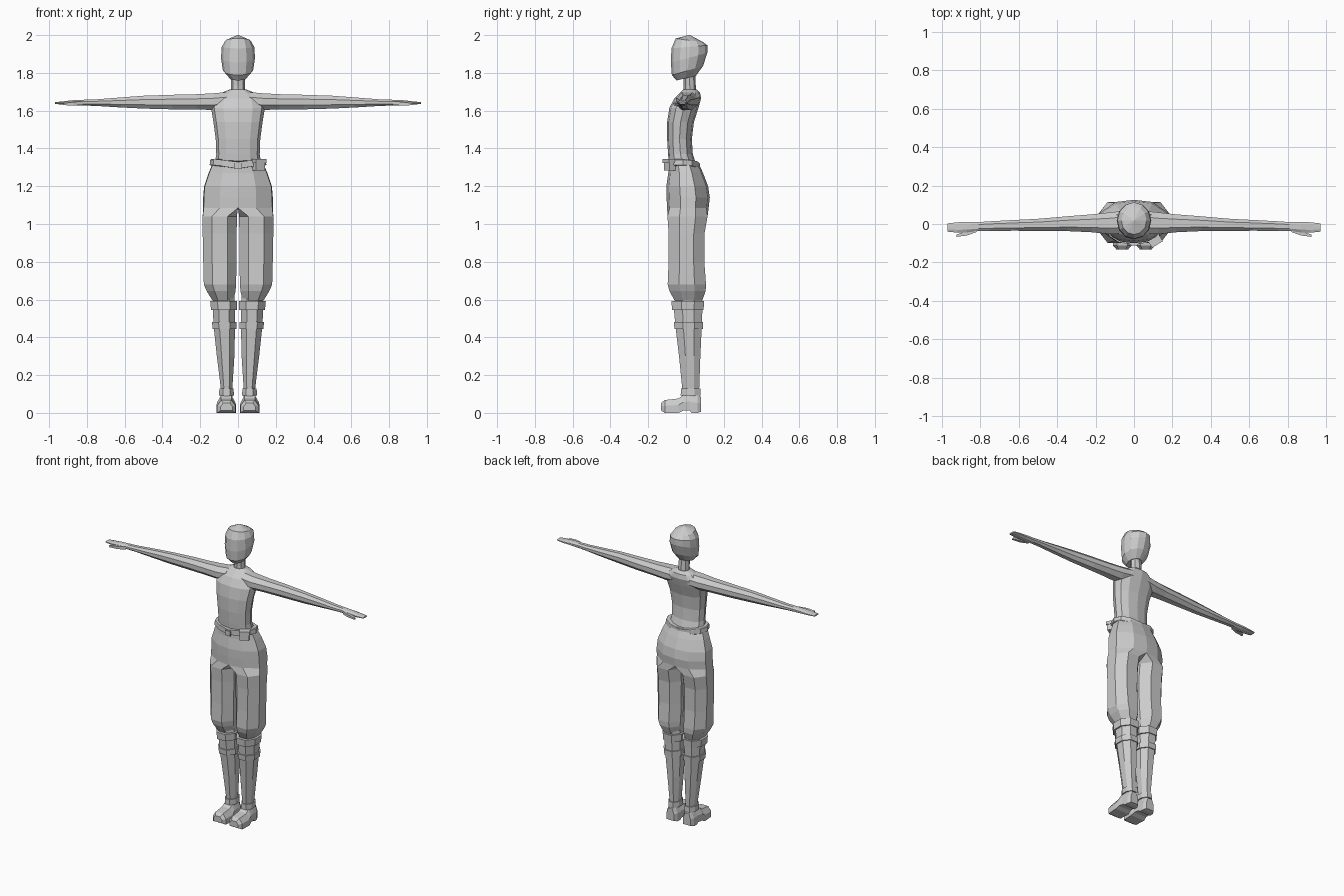
import bpy, bmesh, math
from mathutils import Matrix

grey = bpy.data.materials.new("plain grey")
grey.diffuse_color = (0.6, 0.6, 0.6, 1)


def finish(bm, name, mirror=False):
    bmesh.ops.remove_doubles(bm, verts=bm.verts, dist=0.0005)
    bmesh.ops.recalc_face_normals(bm, faces=bm.faces)
    me = bpy.data.meshes.new(name)
    bm.to_mesh(me)
    bm.free()
    me.materials.append(grey)
    ob = bpy.data.objects.new(name, me)
    bpy.context.collection.objects.link(ob)
    if mirror:
        mod = ob.modifiers.new("mirror", 'MIRROR')
        mod.use_clip = True
        mod.merge_threshold = 0.001
    return ob


def loft(name, rings, mirror=False, seam=False):
    """Skin a list of equal-length point rings and cap both ends."""
    bm = bmesh.new()
    rows = [[bm.verts.new(p) for p in ring] for ring in rings]
    n = len(rows[0])
    for a, b in zip(rows, rows[1:]):
        for i in range(n):
            j = (i + 1) % n
            quad = (a[i], a[j], b[j], b[i])
            if seam and all(v.co.x < 1e-4 for v in quad):
                continue
            bm.faces.new(quad)
    bm.faces.new(rows[0])
    bm.faces.new(rows[-1])
    return finish(bm, name, mirror)


def oval(z, hx, yf, yb, n=12, tilt=0.0, power=1.0, dip=0.0):
    """Horizontal oval; tilt raises the back, dip raises the sides."""
    pts = []
    for i in range(n):
        t = 2 * math.pi * (i + 0.5 * (n % 4)) / n
        c, s = math.cos(t), math.sin(t)
        c = math.copysign(abs(c) ** power, c)
        s = math.copysign(abs(s) ** power, s)
        pts.append((hx * c, (yf + yb) / 2 + (yb - yf) / 2 * s,
                    z + tilt * s + dip * abs(c)))
    return pts


LEG = [(.27, 0), (.73, 0), (1, .3), (1, .7), (.73, 1), (.27, 1), (0, .7), (0, .3)]
HIP = [(0, 0), (.5, .06), (.94, .32), (.96, .68), (.5, .95), (0, 1), (0, .7), (0, .3)]


def octo(z, xi, xo, yf, yb, shape=LEG):
    return [(xi + (xo - xi) * u, yf + (yb - yf) * v, z) for u, v in shape]


# head, slanted rings rising to a blunt crown
loft("head", [oval(z, hx, yf, yb, 12, t) for z, hx, yf, yb, t in [
    (1.772, .045, -.05, .052, .012), (1.812, .08, -.075, .09, .024),
    (1.88, .09, -.08, .113, .026), (1.938, .086, -.077, .113, .008),
    (1.972, .066, -.055, .092, -.01), (2.0, .004, .014, .022, 0)]])

# neck
loft("neck", [oval(z, .037, a, b, 8) for z, a, b in
              [(1.68, -.015, .055), (1.73, -.012, .052), (1.80, -.014, .048)]])

# torso from waist to collar
loft("torso", [oval(*r, n=12, power=.88) for r in [
    (1.29, .128, -.088, .062), (1.37, .115, -.095, .036), (1.45, .118, -.1, .031),
    (1.54, .13, -.1, .042), (1.615, .143, -.088, .066), (1.665, .128, -.062, .08),
    (1.695, .085, -.032, .074), (1.712, .045, -.016, .056)]])

# arm and flat hand, lofted outward along x
arm_rows = [  # x, y front, y back, z low, z high
    (.06, -.05, .068, 1.61, 1.698), (.13, -.052, .06, 1.604, 1.692),
    (.22, -.043, .05, 1.606, 1.687), (.35, -.037, .04, 1.607, 1.684),
    (.5, -.036, .027, 1.611, 1.679), (.62, -.035, .021, 1.617, 1.67),
    (.75, -.036, .014, 1.625, 1.66), (.81, -.037, .01, 1.627, 1.658),
    (.87, -.044, .01, 1.628, 1.656), (.92, -.045, .009, 1.631, 1.65),
    (.97, -.04, .003, 1.636, 1.645)]
loft("arm", [[(x, yf + (yb - yf) * u, zl + (zh - zl) * v) for u, v in LEG]
             for x, yf, yb, zl, zh in arm_rows], mirror=True)
loft("thumb", [[(x, y + d * u, z + h * v) for u, v in ((-1, -1), (1, -1), (1, 1), (-1, 1))]
               for x, y, z, d, h in [(.82, -.03, 1.64, .012, .01), (.87, -.049, 1.637, .011, .009),
                                     (.925, -.061, 1.634, .006, .005)]], mirror=True)

# trousers: half a pelvis that runs on into one leg, mirrored
pelvis = [octo(z, 0, xo, yf, yb, HIP) for z, xo, yf, yb in [
    (1.325, .138, -.092, .065), (1.27, .162, -.094, .09), (1.2, .187, -.104, .117),
    (1.14, .192, -.103, .126), (1.085, .193, -.1, .12)]]
trouser_leg = [octo(*r) for r in [
    (1.04, .006, .187, -.098, .114), (.95, .007, .187, -.092, .098),
    (.8, .008, .184, -.092, .097), (.68, .01, .181, -.097, .106),
    (.645, .013, .166, -.088, .104), (.595, .025, .135, -.06, .086)]]
loft("trousers", pelvis + trouser_leg, mirror=True, seam=True)

# belt with sides riding higher than front and back
loft("belt", [oval(z, hx, -.107, .073, 12, -.004, .9, .02) for z, hx in
              [(1.29, .145), (1.293, .15), (1.32, .147), (1.324, .142)]])


def box(name, loc, size, turn):
    bm = bmesh.new()
    bmesh.ops.create_cube(bm, size=1, matrix=Matrix.Translation(loc)
                          @ Matrix.Rotation(turn, 4, 'Z') @ Matrix.Diagonal((*size, 1)))
    return finish(bm, name)


# pouch with a flap on the belt
box("belt_pouch", (.11, -.086, 1.313), (.058, .036, .058), .55)
box("pouch_flap", (.111, -.088, 1.334), (.066, .044, .022), .55)
box("belt_buckle", (0, -.108, 1.307), (.04, .009, .032), 0)

# lower leg
loft("lower_leg", [octo(*r) for r in [
    (.63, .02, .13, -.055, .08), (.55, .015, .134, -.064, .087), (.45, .016, .128, -.055, .083),
    (.3, .019, .112, -.037, .076), (.13, .03, .091, -.02, .07), (.07, .03, .092, -.022, .07)]],
    mirror=True)

# straps around the knee, calf and ankle
for name, lo, hi in [
        ("knee_strap", (.545, .005, .143, -.074, .093), (.592, .004, .147, -.077, .096)),
        ("calf_strap", (.443, .008, .134, -.061, .089), (.48, .008, .138, -.064, .091)),
        ("ankle_strap", (.092, .022, .1, -.028, .078), (.128, .023, .099, -.027, .076))]:
    loft(name, [octo(*lo), octo(*hi)], mirror=True)

# shoe, lofted from toe to heel with a raised arch
shoe_rows = [  # y, x inner, x outer, z low, z high
    (-.132, .03, .092, .012, .052), (-.112, .013, .11, 0, .068), (-.04, .01, .114, 0, .076),
    (-.015, .015, .11, .012, .094), (.02, .02, .104, .012, .1), (.03, .02, .104, 0, .1),
    (.06, .022, .102, 0, .098), (.08, .035, .09, .006, .085)]
SHOE = [(0, 0), (1, 0), (1, .55), (.78, 1), (.22, 1), (0, .55)]
loft("shoe", [[(xi + (xo - xi) * u, y, zl + (zh - zl) * v) for u, v in SHOE]
              for y, xi, xo, zl, zh in shoe_rows], mirror=True)
